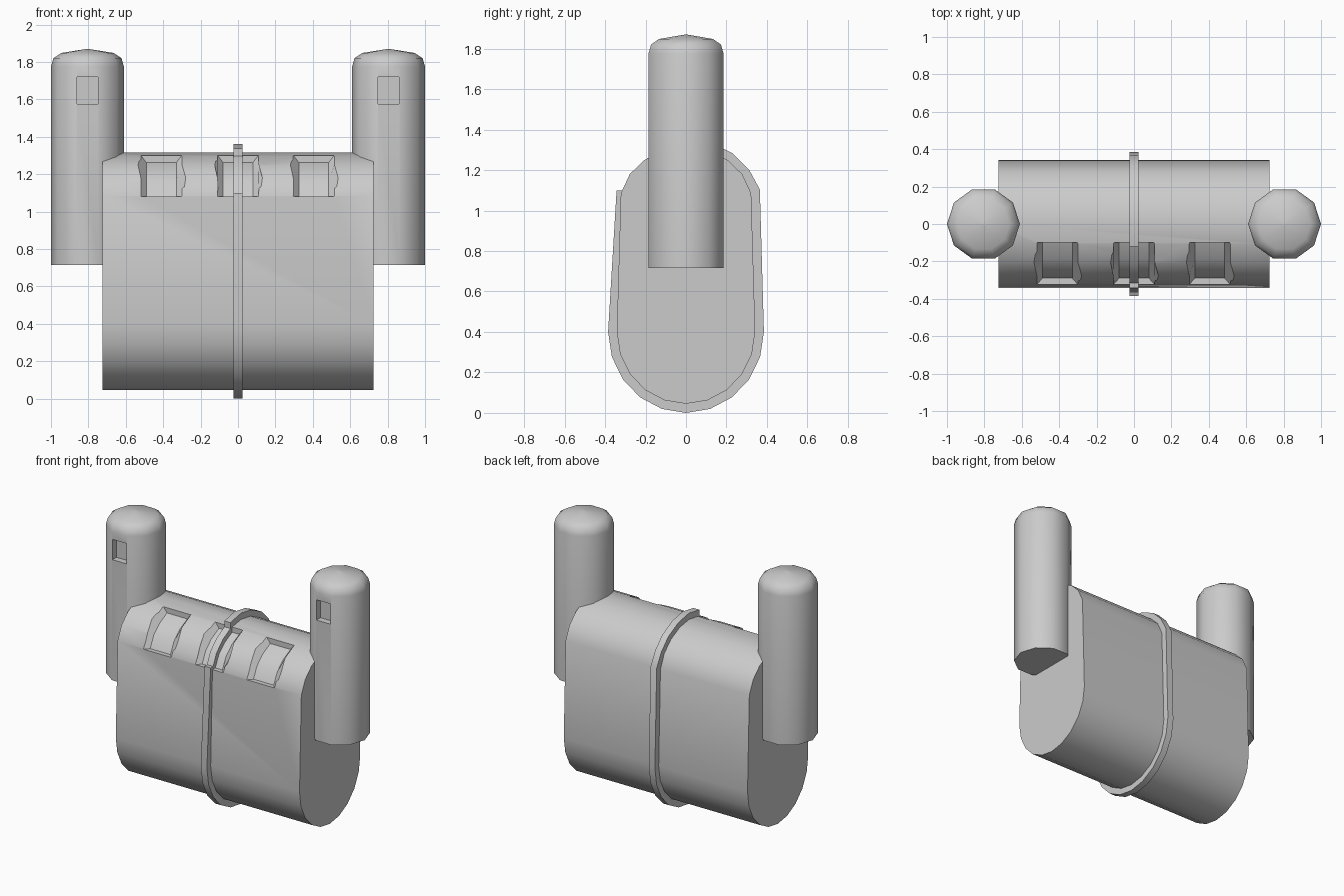
import bpy, bmesh, math

if "Cube" in bpy.data.objects:
    bpy.data.objects.remove(bpy.data.objects["Cube"])


def make(name, layers, caps=True):
    """Loft a list of equal-length closed vertex loops into a solid."""
    bm = bmesh.new()
    loops = [[bm.verts.new(p) for p in loop] for loop in layers]
    n = len(loops[0])
    for a, b in zip(loops, loops[1:]):
        for i in range(n):
            j = (i + 1) % n
            bm.faces.new((a[i], a[j], b[j], b[i]))
    if caps:
        bm.faces.new(loops[0][::-1])
        bm.faces.new(loops[-1])
    bmesh.ops.remove_doubles(bm, verts=bm.verts, dist=1e-5)
    bmesh.ops.recalc_face_normals(bm, faces=bm.faces)
    me = bpy.data.meshes.new(name)
    bm.to_mesh(me)
    bm.free()
    ob = bpy.data.objects.new(name, me)
    bpy.context.collection.objects.link(ob)
    return ob


def extrude_x(name, outline, half):
    return make(name, [[(x, y, z) for y, z in outline] for x in (-half, half)])


def select(ob):
    bpy.ops.object.select_all(action='DESELECT')
    ob.select_set(True)
    bpy.context.view_layer.objects.active = ob


def cut(ob, cutter):
    select(ob)
    mod = ob.modifiers.new("cut", 'BOOLEAN')
    mod.operation = 'DIFFERENCE'
    mod.solver = 'EXACT'
    mod.object = cutter
    bpy.ops.object.modifier_apply(modifier=mod.name)
    bpy.data.objects.remove(cutter)


def smooth(ob, deg):
    select(ob)
    bpy.ops.object.shade_smooth_by_angle(angle=math.radians(deg))


def lower_arc(ry, rz):
    """Half-ellipse under z = 0.4, from +y round to -y."""
    return [(ry * math.cos(math.radians(18 * i)),
             0.4 - rz * math.sin(math.radians(18 * i))) for i in range(11)]


# main body: rounded profile extruded sideways
body_top = [(0.322, 1.085), (0.278, 1.18), (0.205, 1.25), (0.107, 1.298)]
left_top = [(-y, z) for y, z in body_top]
body = extrude_x("body", lower_arc(0.342, 0.355) + left_top + [(0, 1.315)]
                 + body_top[::-1], 0.725)

# three curved recesses on the front shoulder
floor = [(-0.29, 1.08), (-0.25, 1.16), (-0.185, 1.22), (-0.1, 1.262)]
outer = [(-0.37, 1.08), (-0.32, 1.205), (-0.23, 1.29), (-0.1, 1.355)]
for cx in (-0.41, 0, 0.405):
    sides = []
    for s in (-1, 1):
        sides.append([(cx + s * 0.08, y, z) for y, z in floor]
                     + [(cx + s * 0.15, y, z) for y, z in outer[::-1]])
    cut(body, make("recess_cutter", sides))
smooth(body, 35)

# centre band, lowered where it crosses the middle recess
band_top = [(0.365, 1.104), (0.311, 1.203), (0.232, 1.282), (0.12, 1.338)]
step = [(-0.343, 1.1), (-0.315, 1.1)] + left_top[1:3] + [(-0.12, 1.296), (-0.12, 1.338)]
band = extrude_x("centre_band", lower_arc(0.385, 0.4) + step + [(0, 1.36)]
                 + band_top[::-1], 0.024)
smooth(band, 35)

# two ten-sided posts with domed tops and a small front recess
rings = [(0.195, 0.715), (0.195, 1.775), (0.182, 1.82), (0.14, 1.848), (0.0, 1.87)]
for side, cx in (("left", -0.805), ("right", 0.805)):
    layers = [[(cx + r * math.cos(math.tau * i / 10),
                r * math.sin(math.tau * i / 10), z) for i in range(10)]
              for r, z in rings[:-1]]
    layers.append([(cx + 0.002 * math.cos(math.tau * i / 10),
                    0.002 * math.sin(math.tau * i / 10), 1.87) for i in range(10)])
    post = make(side + "_post", layers)
    w = 0.056
    box = [[(cx - w, y, 1.575), (cx + w, y, 1.575), (cx + w, y, 1.72), (cx - w, y, 1.72)]
           for y in (-0.25, -0.14)]
    cut(post, make("post_cutter", box))
    smooth(post, 45)
